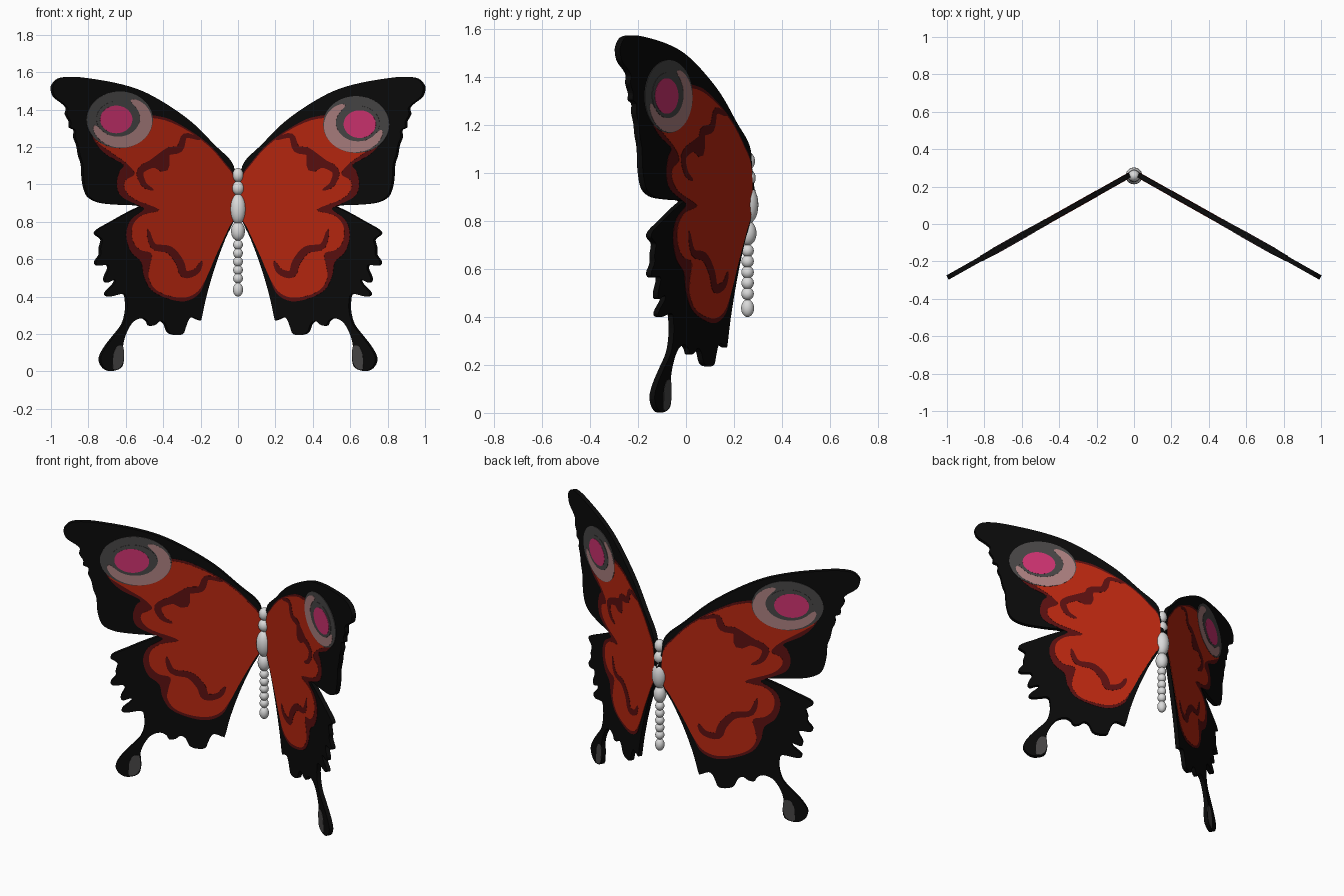
import bpy, bmesh, math
from mathutils import Vector

if "Cube" in bpy.data.objects:
    bpy.data.objects.remove(bpy.data.objects["Cube"])

SLOPE = 0.563                      # wings sweep forward from the body
ANG = math.atan(SLOPE)
ROOT_Y = 0.275
HALF = 0.013                       # half thickness of the wing sheet


def material(name, r, g, b):
    m = bpy.data.materials.new(name)
    m.diffuse_color = (r, g, b, 1)
    m.use_nodes = True
    m.node_tree.nodes["Principled BSDF"].inputs["Base Color"].default_value = m.diffuse_color
    return m


BLACK = material("wing black", 0.003, 0.003, 0.003)
MAROON = material("dark red", 0.105, 0.005, 0.005)
RED = material("wing red", 0.48, 0.020, 0.005)
GREY = material("dark grey", 0.063, 0.060, 0.060)
PALE = material("pale pink grey", 0.40, 0.21, 0.21)
PINK = material("magenta", 0.60, 0.032, 0.16)
SILVER = material("body grey", 0.70, 0.70, 0.70)


def curve(pts, closed=True, n=4):
    """Catmull-Rom through points given in hundredths of a unit."""
    p = [Vector(q) / 100 for q in pts]
    c, out = len(p), []
    for i in range(c if closed else c - 1):
        if closed:
            a, b, d, e = (p[(i + k) % c] for k in (-1, 0, 1, 2))
        else:
            a, b, d, e = (p[min(max(i + k, 0), c - 1)] for k in (-1, 0, 1, 2))
        for s in range(n):
            t = s / n
            out.append(0.5 * (2 * b + (d - a) * t + (2 * a - 5 * b + 4 * d - e) * t * t
                              + (3 * b - a - 3 * d + e) * t ** 3))
    if not closed:
        out.append(p[-1])
    return out


def ribbon(path, width):
    """Outline of a band that tapers at both ends."""
    left, right, n = [], [], len(path) - 1
    for i, q in enumerate(path):
        d = (path[min(i + 1, n)] - path[max(i - 1, 0)]).normalized()
        w = width * (0.08 + 0.92 * math.sin(math.pi * i / n) ** 0.5 if 0 < i < n else 0.08)
        nrm = Vector((-d.y, d.x)) * w
        left.append(q + nrm)
        right.append(q - nrm)
    return left + right[::-1]


def ellipse(cu, cz, ru, rz, a0=0, a1=360, n=48):
    return [Vector((cu + ru * math.cos(math.radians(a0 + (a1 - a0) * i / n)),
                    cz + rz * math.sin(math.radians(a0 + (a1 - a0) * i / n))))
            for i in range(n)]


def place(side, u, z, d):
    return (side * (u + d * math.sin(ANG)), ROOT_Y - SLOPE * u + d * math.cos(ANG), z)


def prism(bm, outline, side, d0, d1):
    a = [bm.verts.new(place(side, q.x, q.y, d0)) for q in outline]
    b = [bm.verts.new(place(side, q.x, q.y, d1)) for q in outline]
    bm.faces.new(a)
    bm.faces.new(b[::-1])
    for i in range(len(a)):
        j = (i + 1) % len(a)
        bm.faces.new((a[j], a[i], b[i], b[j]))


def sheet(name, outline, side, mat, layer=0, half=HALF):
    """Layer 0 is the solid wing; higher layers are thin plates on both faces."""
    bm = bmesh.new()
    if layer == 0:
        prism(bm, outline, side, -half, half)
    else:
        top = HALF + layer * 0.001
        prism(bm, outline, side, HALF - 0.001, top)
        prism(bm, outline, side, -top, -HALF + 0.001)
    bmesh.ops.recalc_face_normals(bm, faces=bm.faces)
    bmesh.ops.triangulate(bm, faces=[f for f in bm.faces if len(f.verts) > 4],
                          ngon_method='EAR_CLIP')
    me = bpy.data.meshes.new(name)
    bm.to_mesh(me)
    bm.free()
    me.materials.append(mat)
    ob = bpy.data.objects.new(name, me)
    bpy.context.collection.objects.link(ob)
    return ob


# Wing outlines (distance from the middle, height), in hundredths
forewing = [(2, 103), (4, 112), (13, 121), (25, 133), (39, 143), (52, 150), (65, 154),
            (79, 156.5), (89, 157.5), (96, 156.5), (99.3, 153), (99.5, 150), (98, 146.5),
            (93.5, 143), (91.5, 140.5), (92, 137.5), (90, 133.5), (90, 130.5), (87.5, 129),
            (87.5, 125), (86, 121), (85, 115.5), (83.5, 110.5), (83, 102.5), (81.5, 96),
            (79, 92.5), (73, 90), (62.5, 89), (53, 88.5), (33, 85), (2, 84)]
hindwing = [(2, 95), (40, 92), (51.5, 88.5), (60, 84.5), (68, 80), (75, 76), (76.5, 73.5),
            (74, 71.5), (73, 70), (74, 66), (74, 62.5), (76.5, 58.5), (75, 56.5), (70.5, 57),
            (69.5, 55), (71.5, 50), (70.5, 47.5), (66.5, 49), (66.5, 47), (71, 42), (69, 40),
            (61.5, 41.5), (60, 38), (60, 32), (62, 25), (67, 18.5), (71.5, 12.5), (74, 7),
            (72.5, 2.5), (68.5, 0.2), (63, 2), (61.5, 7), (62, 14), (60, 21), (56.5, 26.5),
            (52, 28.5), (49, 27), (47.5, 24.5), (44.5, 25), (42, 27), (39.5, 25.5), (37.5, 21),
            (34, 19.5), (30, 20), (28.5, 23.5), (27, 27.5), (25, 29), (21, 27.5), (20, 28.5),
            (17.5, 40), (13, 55.5), (7.5, 70.5), (2.5, 82)]

# Painted areas
maroon_area = [(2.5, 103), (8, 112), (17, 122), (30, 131), (41, 136), (55, 136), (70, 124),
               (79, 128), (76, 121), (70.5, 115.5), (62, 110.5), (64, 107), (65.5, 100),
               (63, 93.5), (53.5, 88.5), (51, 86.5), (58, 81), (60.5, 73), (58, 64),
               (52.5, 58.5), (51, 51), (47, 43.5), (38.5, 39), (29, 37.5), (21.5, 41.5),
               (17.5, 50), (13, 61), (7, 75), (2.5, 83)]
red_area = [(2.5, 102), (8, 111), (17, 121), (30, 130), (43, 135), (55, 134), (70, 124),
            (77, 124), (74, 121), (67, 116), (60, 111), (56, 105.5), (61, 102), (61, 97),
            (56, 92), (43, 86.5), (52, 83.5), (57, 78), (57, 70), (53, 65), (47, 63),
            (48, 56), (48.5, 50), (45, 44), (38, 40.5), (29, 39.5), (22, 43), (17, 51.5),
            (12.5, 62), (6, 76), (2.5, 84)]
upper_streak = [(21, 124), (29, 126), (32, 119), (39, 117), (40, 109), (46, 111), (53, 107),
                (51, 100), (46, 97)]
lower_streak = [(49, 76), (46, 67), (37.5, 65), (32, 58.5), (29.5, 52), (23, 53.5), (20, 59)]
tail_patch = [(62, 13), (65, 13.5), (67, 10), (67.5, 5), (67.3, 1.2), (64, 2), (62, 6)]

for side, label, eye_z in ((1, "right", 1.32), (-1, "left", 1.345)):
    sheet(label + "_forewing", curve(forewing), side, BLACK)
    sheet(label + "_hindwing", curve(hindwing), side, BLACK, half=HALF - 0.0005)
    sheet(label + "_dark_border", curve(maroon_area), side, MAROON, 1)
    sheet(label + "_red_field", curve(red_area), side, RED, 2)
    sheet(label + "_upper_streak", ribbon(curve(upper_streak, False), 0.022), side, MAROON, 3)
    sheet(label + "_lower_streak", ribbon(curve(lower_streak, False), 0.022), side, MAROON, 3)
    sheet(label + "_tail_patch", curve(tail_patch), side, GREY, 1)
    # eye spot: grey disc, pale crescent, grey ring, magenta pupil
    sheet(label + "_eye_disc", ellipse(0.64, eye_z, 0.177, 0.152), side, GREY, 3)
    sheet(label + "_eye_crescent",
          ribbon(ellipse(0.64, eye_z, 0.140, 0.115, 115, 350), 0.036), side, PALE, 4)
    sheet(label + "_eye_ring", ellipse(0.65, eye_z + 0.005, 0.115, 0.095), side, GREY, 5)
    sheet(label + "_eye_pupil", ellipse(0.66, eye_z + 0.002, 0.086, 0.074), side, PINK, 6)

# Body: a string of rounded segments (name, height, radius, half height)
segments = [("head", 1.05, 0.031, 0.038), ("neck", 0.98, 0.034, 0.038),
            ("thorax", 0.868, 0.045, 0.081), ("waist", 0.75, 0.037, 0.052)]
segments += [("abdomen_%d" % (i + 1), 0.677 - 0.045 * i, 0.026, 0.027) for i in range(5)]
segments.append(("abdomen_tip", 0.437, 0.027, 0.037))
for name, z, r, h in segments:
    bpy.ops.mesh.primitive_uv_sphere_add(segments=24, ring_count=14, radius=1,
                                         location=(0, 0.257, z))
    ob = bpy.context.object
    ob.name = name
    ob.scale = (r, r, h)
    ob.data.materials.append(SILVER)
    bpy.ops.object.shade_smooth()
